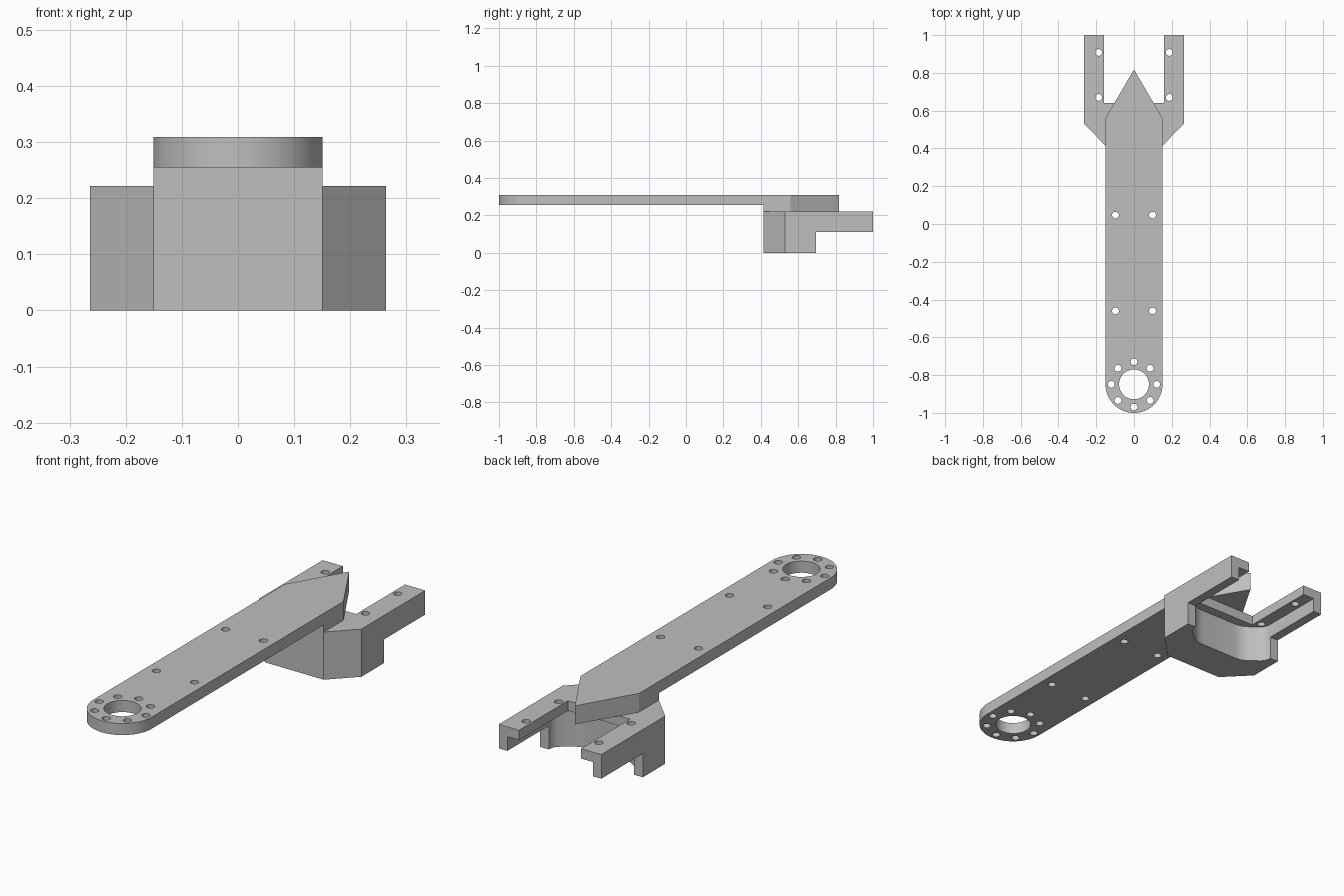
import bpy, bmesh, math

old = bpy.data.objects.get("Cube")
if old:
    bpy.data.objects.remove(old, do_unlink=True)

grey = bpy.data.materials.new("light grey")
grey.use_nodes = True
GREY = (0.52, 0.52, 0.52, 1)
grey.diffuse_color = GREY
grey.node_tree.nodes["Principled BSDF"].inputs["Base Color"].default_value = GREY


def mirrored(half):
    """Close a +x half outline by mirroring it across x = 0."""
    return half + [(-x, y) for x, y in reversed(half) if x > 0]


def circle(cx, cy, r, n=32):
    return [(cx + r * math.cos(math.tau * i / n),
             cy + r * math.sin(math.tau * i / n)) for i in range(n)]


def prism(name, outlines, z0, z1):
    """Extrude one or more separate flat outlines between two heights."""
    bm = bmesh.new()
    for outline in outlines:
        low = [bm.verts.new((x, y, z0)) for x, y in outline]
        high = [bm.verts.new((x, y, z1)) for x, y in outline]
        bm.faces.new(low)
        bm.faces.new(high)
        n = len(low)
        for i in range(n):
            j = (i + 1) % n
            bm.faces.new((low[i], low[j], high[j], high[i]))
    bmesh.ops.recalc_face_normals(bm, faces=bm.faces)
    mesh = bpy.data.meshes.new(name)
    bm.to_mesh(mesh)
    bm.free()
    mesh.materials.append(grey)
    obj = bpy.data.objects.new(name, mesh)
    bpy.context.collection.objects.link(obj)
    return obj


def cut(obj, cutters):
    """Subtract the cutters, apply the result and remove them."""
    for cutter in cutters:
        cutter.hide_render = True
        mod = obj.modifiers.new("cut", 'BOOLEAN')
        mod.operation = 'DIFFERENCE'
        mod.solver = 'EXACT'
        mod.object = cutter
        bpy.context.view_layer.objects.active = obj
        bpy.ops.object.modifier_apply(modifier=mod.name)
        bpy.data.objects.remove(cutter, do_unlink=True)


def smooth(obj):
    bpy.ops.object.select_all(action='DESELECT')
    obj.select_set(True)
    bpy.context.view_layer.objects.active = obj
    bpy.ops.object.shade_smooth_by_angle(angle=math.radians(28))


# Main dimensions
W, TOP, PLATE, CLAMP, ARM = 0.151, 0.309, 0.255, 0.222, 0.11
FRONT, SHOULDER, TIP = 0.415, 0.56, 0.818
RING_Y = -1 + W
HOLE = 0.018

# Long flat bar: round at the front, pointed at the back
arc = [(W * math.sin(a), RING_Y - W * math.cos(a))
       for a in (math.pi / 2 * i / 20 for i in range(21))]
bar = prism("bar", [mirrored(arc + [(W, SHOULDER), (0, TIP)])], PLATE, TOP)

# Large bore, bolt circle and two pairs of mounting holes
bores = [circle(0, RING_Y, 0.079, 48)]
for i in range(8):
    a = math.tau * i / 8
    bores.append(circle(0.12 * math.cos(a), RING_Y + 0.12 * math.sin(a), HOLE, 20))
for y in (-0.46, 0.047):
    for side in (-1, 1):
        bores.append(circle(side * 0.098, y, HOLE, 20))
cut(bar, [prism("bar_holes", bores, 0.2, 0.4)])
smooth(bar)

# Thicker pad beneath the pointed end
prism("pointed_pad", [mirrored([(W, FRONT), (W, SHOULDER), (0, TIP)])], CLAMP, PLATE)

# Forked clamp with chamfered front corners
clamp = prism("forked_clamp", [mirrored([
    (W, FRONT), (0.264, 0.53), (0.264, 1), (0.16, 1), (0.16, 0.64)])], 0, CLAMP)

# Clearance under the arms, hollow beneath the lip, and arm holes
under = prism("under_arms", [mirrored([(0.5, 0.695), (0.5, 1.2)])], -0.1, ARM)
hollow = prism("hollow", [mirrored([
    (0.095, 0.595), (0.125, 0.598), (0.15, 0.61), (0.2, 0.648),
    (0.215, 0.665), (0.22, 0.685), (0.22, 1.2)])], -0.2, 0.176)
bolts = prism("arm_holes", [circle(s * 0.187, y, HOLE, 20)
                            for s in (-1, 1) for y in (0.67, 0.908)], 0.15, 0.3)
cut(clamp, [under, hollow, bolts])
smooth(clamp)
